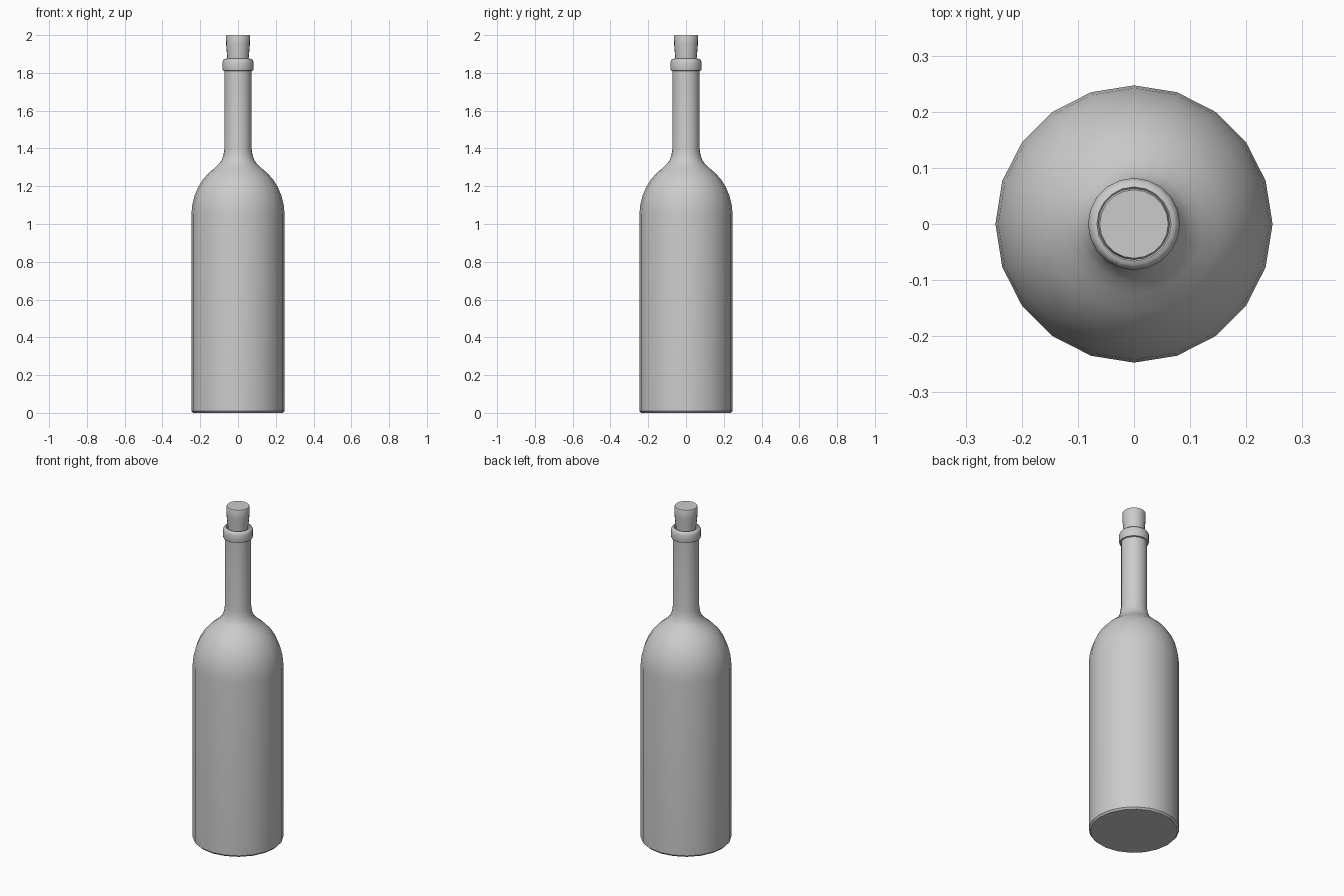
import bpy, bmesh, math

if "Cube" in bpy.data.objects:
    bpy.data.objects.remove(bpy.data.objects["Cube"])


def lathe(name, profile, sides=20, angle=40):
    """Revolve an (r, z) profile about z and cap both ends."""
    bm = bmesh.new()
    rings = []
    for r, z in profile:
        rings.append([bm.verts.new((r * math.cos(2 * math.pi * i / sides),
                                    r * math.sin(2 * math.pi * i / sides), z))
                      for i in range(sides)])
    for a, b in zip(rings, rings[1:]):
        for i in range(sides):
            j = (i + 1) % sides
            bm.faces.new((a[i], a[j], b[j], b[i]))
    bm.faces.new(rings[0][::-1])
    bm.faces.new(rings[-1])
    bmesh.ops.recalc_face_normals(bm, faces=bm.faces[:])
    mesh = bpy.data.meshes.new(name)
    bm.to_mesh(mesh)
    bm.free()
    obj = bpy.data.objects.new(name, mesh)
    bpy.context.collection.objects.link(obj)
    bpy.ops.object.select_all(action='DESELECT')
    obj.select_set(True)
    bpy.context.view_layer.objects.active = obj
    bpy.ops.object.shade_smooth_by_angle(angle=math.radians(angle))
    return obj


# Bottle body, shoulder, neck and lip
lathe("bottle", [
    (0.238, 0), (0.247, 0.01), (0.247, 1.05),
    (0.242, 1.10), (0.23, 1.15), (0.211, 1.195), (0.185, 1.237),
    (0.155, 1.27), (0.125, 1.295), (0.102, 1.317), (0.087, 1.337),
    (0.077, 1.365), (0.072, 1.40), (0.072, 1.81),
    (0.080, 1.812), (0.082, 1.82), (0.082, 1.858), (0.078, 1.868),
    (0.073, 1.873), (0.066, 1.875), (0.060, 1.868), (0.058, 1.85),
])

# Tapered cork
lathe("cork", [(0.050, 1.78), (0.055, 1.86), (0.063, 1.95),
               (0.064, 1.993), (0.061, 2.0)])
